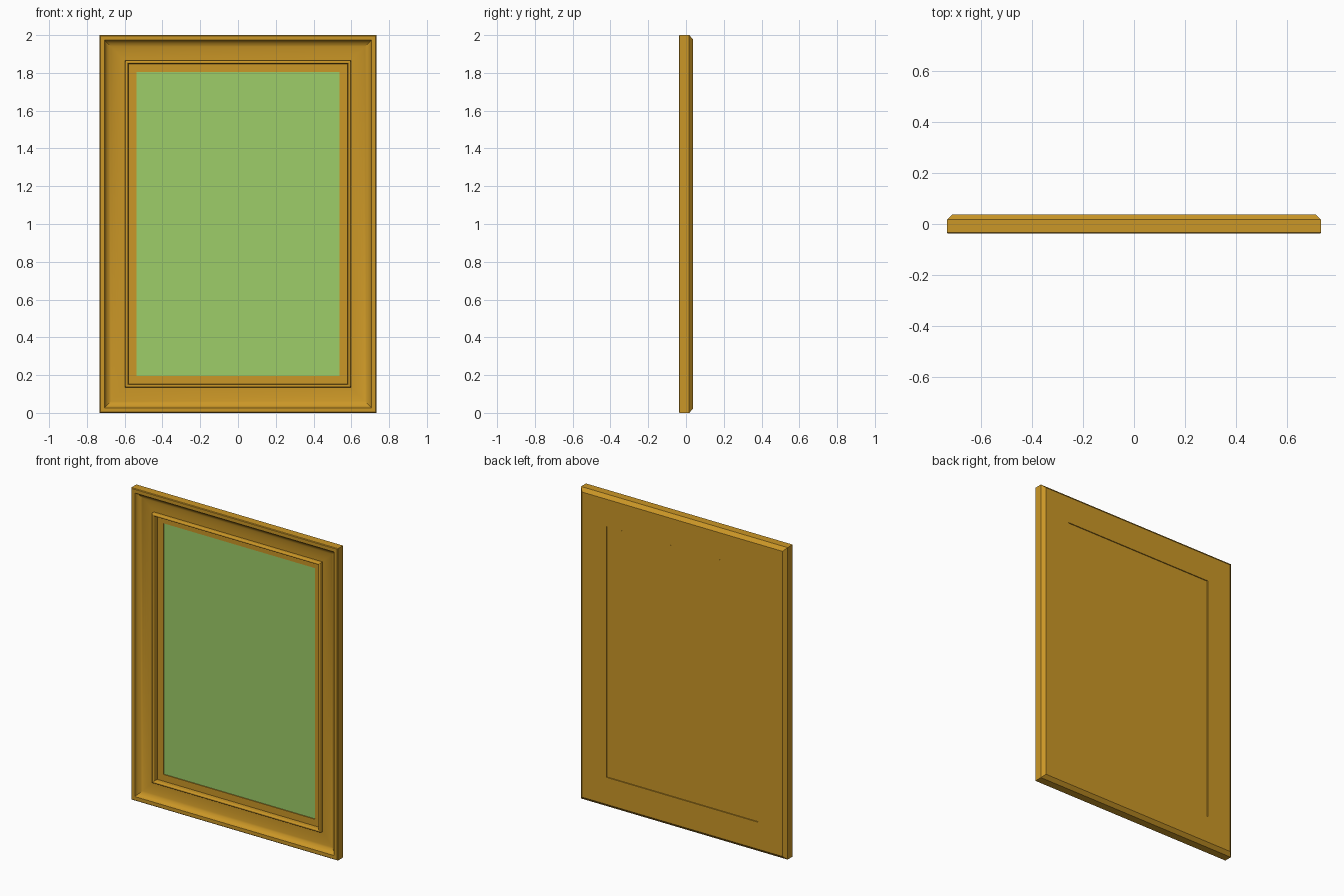
import bpy, bmesh, math

if "Cube" in bpy.data.objects:
    bpy.data.objects.remove(bpy.data.objects["Cube"])


def material(name, rgb):
    m = bpy.data.materials.new(name)
    m.diffuse_color = (*rgb, 1)
    m.use_nodes = True
    m.node_tree.nodes["Principled BSDF"].inputs["Base Color"].default_value = m.diffuse_color
    return m


def finish(bm, name, mat):
    bmesh.ops.recalc_face_normals(bm, faces=bm.faces)
    me = bpy.data.meshes.new(name)
    bm.to_mesh(me)
    bm.free()
    ob = bpy.data.objects.new(name, me)
    bpy.context.collection.objects.link(ob)
    me.materials.append(mat)
    bpy.context.view_layer.objects.active = ob
    ob.select_set(True)
    bpy.ops.object.shade_smooth_by_angle(angle=math.radians(30))
    ob.select_set(False)
    return ob


HALF_W, HEIGHT, DEPTH = 0.733, 2.0, 0.0375
gold = material("gold_wood", (0.60, 0.31, 0.02))
green = material("green_panel", (0.34, 0.61, 0.14))


def mitred_frame(name, profile, mat):
    """Sweep a closed (inset, y) section round the rectangle with mitred corners."""
    bm = bmesh.new()
    rings = []
    for inset, y in profile:
        x, lo, hi = HALF_W - inset, inset, HEIGHT - inset
        rings.append([bm.verts.new((px, y, pz)) for px, pz in
                      ((-x, lo), (x, lo), (x, hi), (-x, hi))])
    for a, b in zip(rings, rings[1:] + rings[:1]):
        for i in range(4):
            j = (i + 1) % 4
            bm.faces.new((a[i], a[j], b[j], b[i]))
    return finish(bm, name, mat)


def panel(name, inset, y0, y1, mat):
    bm = bmesh.new()
    bmesh.ops.create_cube(bm, size=1)
    for v in bm.verts:
        v.co.x *= 2 * (HALF_W - inset)
        v.co.y = y0 if v.co.y < 0 else y1
        v.co.z = v.co.z * (HEIGHT - 2 * inset) + HEIGHT / 2
    return finish(bm, name, mat)


# Moulding section: back bevel, flat rim, concave cove, raised bead, inner lip
cove = [(0.030 + 0.105 * (1 - math.cos(t)), -0.033 + 0.036 * math.sin(t))
        for t in (math.pi / 2 * k / 10 for k in range(11))]
bead = [(0.1435 - 0.0085 * math.cos(t), -0.012 - 0.010 * math.sin(t))
        for t in (math.pi * k / 8 for k in range(9))]
profile = ([(0.195, DEPTH), (0.022, DEPTH), (0.0, 0.017),
            (0.0, -DEPTH + 0.004), (0.004, -DEPTH), (0.027, -DEPTH)]
           + cove + bead + [(0.152, 0.012), (0.195, 0.012)])
mitred_frame("frame_moulding", profile, gold)

# Green display panel set behind the lip, with a wooden backing board
panel("display_panel", 0.196, 0.016, 0.022, green)
panel("backing_board", 0.197, 0.0225, 0.034, gold)
